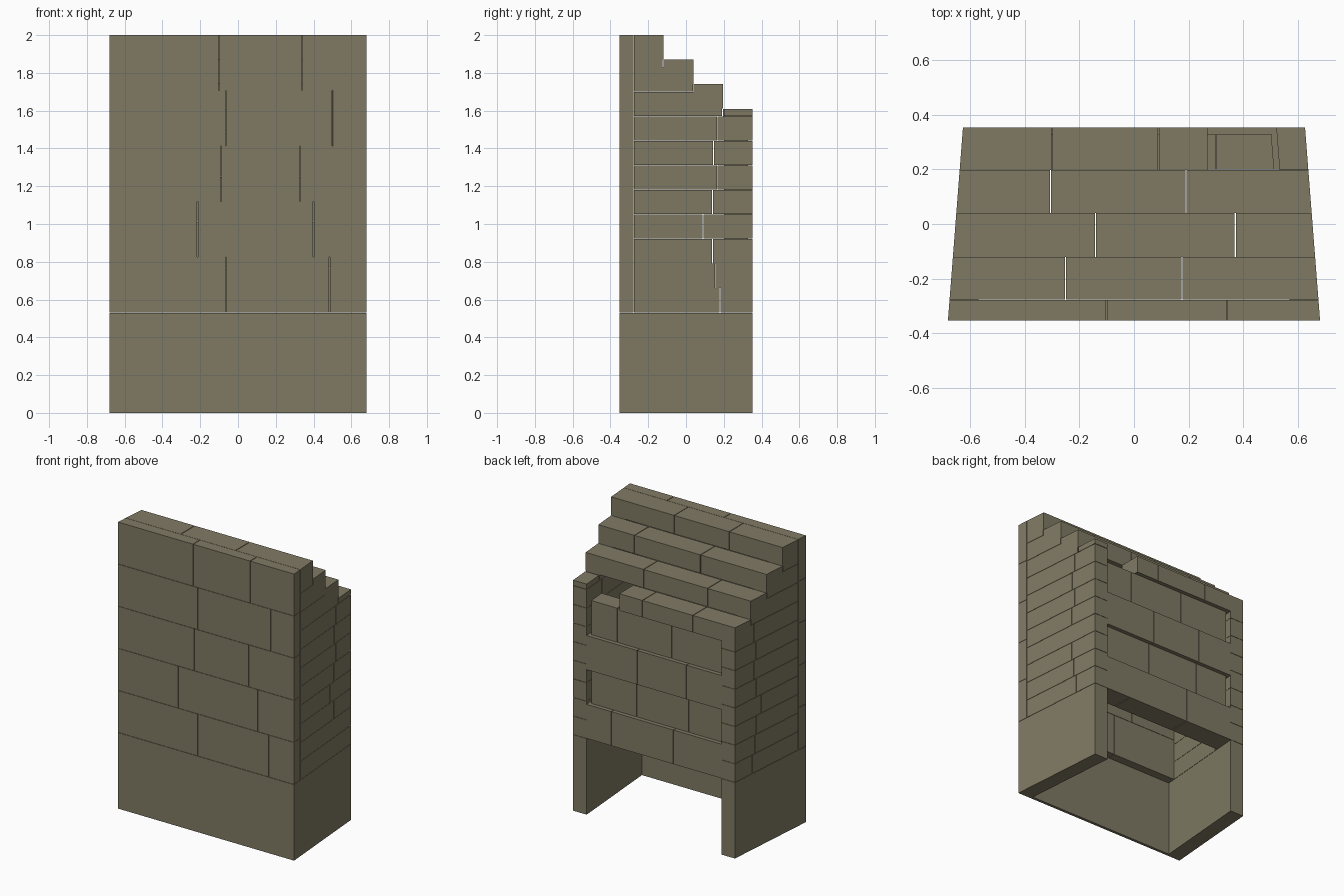
import bpy, bmesh

if bpy.data.objects.get("Cube"):
    bpy.data.objects.remove(bpy.data.objects["Cube"], do_unlink=True)

HALF = 0.68      # half width at the front
FRONT, BACK = -0.353, 0.353
INNER = -0.275   # back of the front bricks
BASE = 0.53      # top of the plain base
SIDE = 0.105     # side wall thickness
GAP = 0.002

stone = bpy.data.materials.new("olive_stone")
stone.use_nodes = True
colour = (0.216, 0.195, 0.127, 1)
stone.diffuse_color = colour
stone.node_tree.nodes["Principled BSDF"].inputs["Base Color"].default_value = colour


def taper(x, y):
    """The outer parts lean inwards towards the back."""
    if abs(x) < 0.5:
        return x
    shift = 0.055 * (y - FRONT) / (BACK - FRONT)
    return x - shift if x > 0 else x + shift


def block(bm, x, y, z):
    result = bmesh.ops.create_cube(bm, size=1)
    for v in result["verts"]:
        px, py, pz = (r[1] if c > 0 else r[0] for c, r in zip(v.co, (x, y, z)))
        v.co = (taper(px, py), py, pz)


def course(bm, joints, y, z, skip=()):
    """A row of bricks along x, split at the joints."""
    for i, (a, b) in enumerate(zip(joints, joints[1:])):
        if i not in skip:
            left = a + (GAP if i else 0)
            right = b - (GAP if i < len(joints) - 2 else 0)
            block(bm, (left, right), y, (z[0] + GAP, z[1]))


def finish(bm, name):
    mesh = bpy.data.meshes.new(name)
    bm.to_mesh(mesh)
    bm.free()
    mesh.materials.append(stone)
    obj = bpy.data.objects.new(name, mesh)
    bpy.context.collection.objects.link(obj)


# Plain base: thin front panel and two thick side panels, open at the back
bm = bmesh.new()
block(bm, (-HALF, HALF), (FRONT, FRONT + 0.02), (0, BASE))
for s in (-1, 1):
    xs = sorted((s * HALF, s * (HALF - SIDE)))
    block(bm, xs, (FRONT + 0.02, BACK), (0, BASE))
finish(bm, "base_panels")

# Front wall of large blocks
bm = bmesh.new()
height = (2 - BASE) / 5
front_joints = [(-0.065, 0.485), (-0.215, 0.4), (-0.09, 0.33), (-0.065, 0.5), (-0.1, 0.34)]
for i, joints in enumerate(front_joints):
    z = BASE + i * height
    course(bm, (-HALF, *joints, HALF), (FRONT, INNER - GAP), (z, z + height))
finish(bm, "front_wall")

# Side walls of narrow bricks
bm = bmesh.new()
row = 0.13
for s in (-1, 1):
    xs = sorted((s * HALF, s * (HALF - SIDE)))
    for i, joint in enumerate((0.18, 0.155, 0.14, 0.09, 0.14, 0.165, 0.145, 0.165)):
        z = (BASE + i * row + GAP, BASE + (i + 1) * row)
        block(bm, xs, (INNER, joint - GAP), z)
        block(bm, xs, (joint + GAP, BACK), z)
    for i, end in enumerate((0.195, 0.04, -0.12)):
        z = BASE + (8 + i) * row
        block(bm, xs, (INNER, end - 0.004), (z + GAP, z + row))
    # Corner top beside the missing step brick
    block(bm, xs, (0.2, BACK), (1.573, 1.609))
finish(bm, "side_walls")

# Back wall, every other course set back and a little short
bm = bmesh.new()
inside = HALF - SIDE
height = 0.24
back_joints = [(-0.15, 0.33), (-0.25, 0.15), (-0.25, 0.13), (-0.12, 0.3)]
for i, joints in enumerate(back_joints):
    z = BASE + i * height
    recessed = i % 2
    end = inside - 0.02 * recessed
    y = BACK - 0.025 * recessed
    course(bm, (-end, *joints, end), (0.2, y), (z, z + height))
finish(bm, "back_wall")

# Four steps climbing to the front, with one brick missing from the lowest
bm = bmesh.new()
steps = [
    (INNER, -0.12, 2.0, (-0.25, 0.175)),
    (-0.12, 0.04, 1.87, (-0.14, 0.37)),
    (0.04, 0.197, 1.74, (-0.305, 0.19)),
]
for y0, y1, top, joints in steps:
    course(bm, (-HALF, *joints, HALF), (y0, y1), (top - row, top))
course(bm, (-HALF, -0.3, 0.09, 0.27, inside), (0.197, BACK), (1.49, 1.61), skip=(3,))
finish(bm, "steps")
